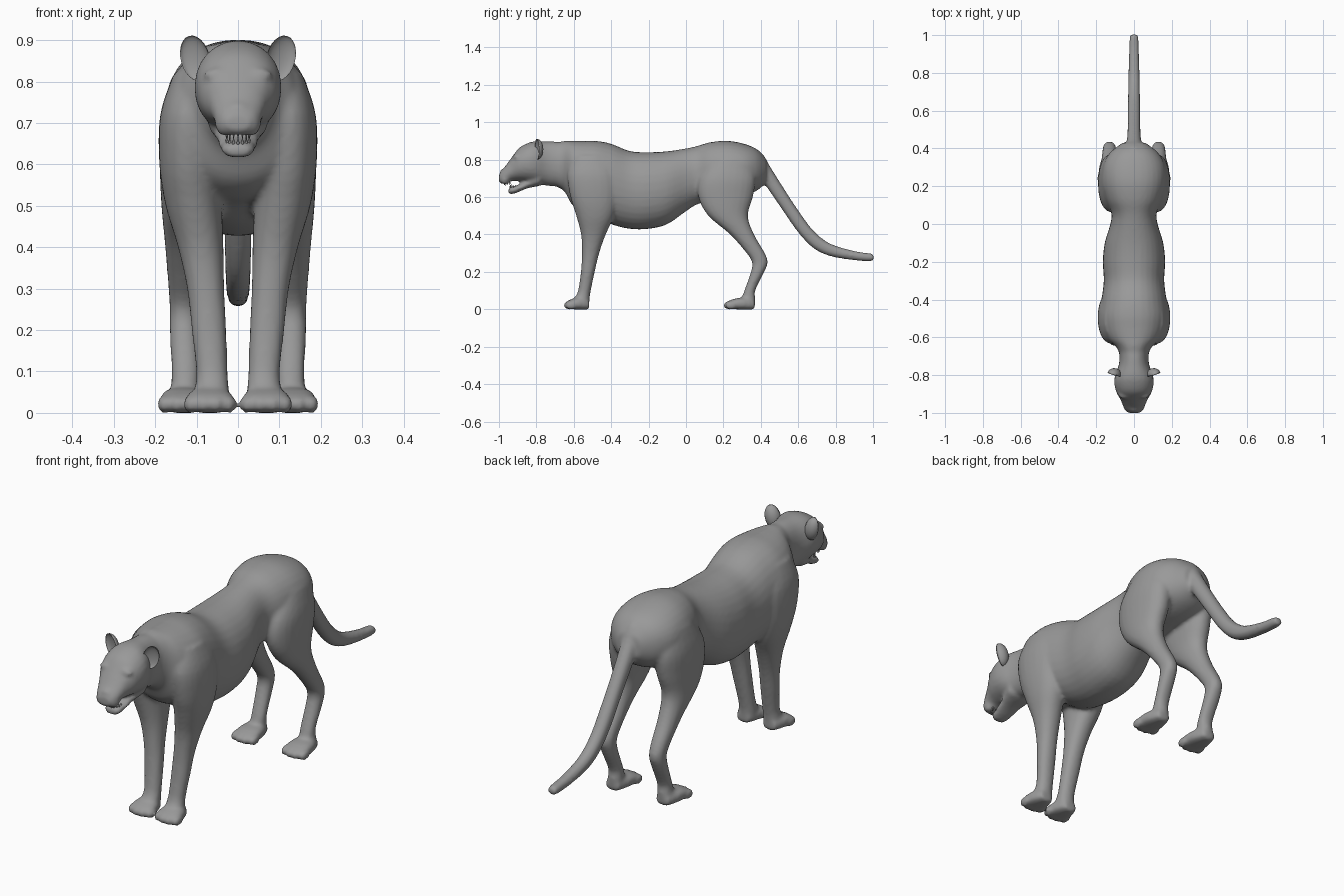
import bpy, bmesh, math
from mathutils import Matrix, Vector

cube = bpy.data.objects.get("Cube")
if cube:
    bpy.data.objects.remove(cube, do_unlink=True)

fur = bpy.data.materials.new("plain_grey")
fur.use_nodes = True
grey = (0.32, 0.32, 0.32, 1)
fur.diffuse_color = grey
fur.node_tree.nodes["Principled BSDF"].inputs["Base Color"].default_value = grey


def smooth_sections(sections, steps=4):
    """Catmull-Rom interpolation between neighbouring cross-sections."""
    result = []
    last = len(sections) - 1
    for i in range(last):
        before, start = sections[max(i - 1, 0)], sections[i]
        end, after = sections[i + 1], sections[min(i + 2, last)]
        for s in range(steps):
            t = s / steps
            result.append([
                b + (c - a) * t / 2 + (a - 2.5 * b + 2 * c - d / 2) * t ** 2
                + (1.5 * (b - c) + (d - a) / 2) * t ** 3
                for a, b, c, d in zip(before, start, end, after)])
    result.append(sections[last])
    return result


def loft(bm, sections, place, sides=24, power=0.92):
    """Skin rounded sections (along, centre u, centre v, radius u, radius v)."""
    rings = []
    for along, cu, cv, ru, rv in smooth_sections(sections):
        ring = []
        for k in range(sides):
            a = math.tau * k / sides
            c, s = math.cos(a), math.sin(a)
            u = cu + ru * math.copysign(abs(c) ** power, c)
            v = cv + rv * math.copysign(abs(s) ** power, s)
            ring.append(bm.verts.new(place(along, u, v)))
        rings.append(ring)
    for low, high in zip(rings, rings[1:]):
        for k in range(sides):
            n = (k + 1) % sides
            bm.faces.new((low[k], low[n], high[n], high[k]))
    bm.faces.new(rings[0][::-1])
    bm.faces.new(rings[-1])


def lengthwise(bm, sections, x=0, **options):
    """Loft along y from rows of y, centre z, half width, half height."""
    rows = [(y, x, z, rx, rz) for y, z, rx, rz in sections]
    loft(bm, rows, lambda along, u, v: (u, along, v), **options)


def upright(bm, sections, side):
    """Loft a limb along z from rows of z, x, y, half width, half depth."""
    loft(bm, sections, lambda along, u, v: (side * u, v, along))


def blob(bm, centre, radii):
    matrix = Matrix.Translation(centre) @ Matrix.Diagonal((*radii, 1))
    bmesh.ops.create_uvsphere(bm, u_segments=16, v_segments=10, radius=1, matrix=matrix)


def finish(bm, name):
    bmesh.ops.recalc_face_normals(bm, faces=bm.faces)
    mesh = bpy.data.meshes.new(name)
    bm.to_mesh(mesh)
    bm.free()
    mesh.materials.append(fur)
    for face in mesh.polygons:
        face.use_smooth = True
    obj = bpy.data.objects.new(name, mesh)
    bpy.context.collection.objects.link(obj)
    return obj


body = bmesh.new()

# Torso from neck to rump
lengthwise(body, [
    (-.70, .775, .07, .115), (-.65, .765, .095, .135), (-.61, .73, .14, .17),
    (-.55, .71, .17, .19), (-.48, .70, .18, .2), (-.4, .67, .172, .215),
    (-.3, .638, .16, .208), (-.2, .635, .165, .205), (-.1, .65, .155, .195),
    (0, .692, .125, .168), (.06, .717, .12, .156), (.13, .735, .15, .158),
    (.22, .745, .17, .156), (.31, .745, .165, .14), (.38, .745, .125, .11),
    (.43, .74, .06, .06)], sides=32)

# Neck, skull and muzzle
lengthwise(body, [
    (-.62, .775, .09, .115), (-.70, .777, .077, .12), (-.75, .78, .082, .118),
    (-.80, .785, .1, .114), (-.84, .785, .105, .106), (-.89, .775, .094, .09),
    (-.93, .75, .072, .065), (-.965, .72, .058, .047), (-.988, .705, .046, .034),
    (-1.0, .70, .03, .018)])

# Lower jaw, held slightly open
lengthwise(body, [
    (-.78, .70, .075, .04), (-.85, .668, .055, .022), (-.90, .645, .046, .02),
    (-.935, .635, .038, .02), (-.95, .633, .024, .012)])

# Nose, brows, eyes and muzzle pads
blob(body, (0, -.978, .733), (.026, .018, .018))
for side in (1, -1):
    blob(body, (side * .05, -.905, .815), (.034, .022, .018))
    blob(body, (side * .055, -.922, .783), (.016, .014, .011))
    blob(body, (side * .028, -.968, .695), (.028, .028, .028))

# Tail
lengthwise(body, [
    (.37, .79, .05, .07), (.41, .757, .042, .075), (.45, .695, .037, .069),
    (.52, .588, .034, .064), (.6, .47, .034, .06), (.68, .375, .032, .048),
    (.77, .318, .03, .034), (.9, .287, .027, .025), (.985, .278, .024, .021),
    (1.004, .278, .016, .014)], sides=16)

# Legs and paws
for side in (1, -1):
    upright(body, [
        (.015, .064, -.56, .042, .042), (.06, .063, -.555, .041, .04),
        (.1, .063, -.543, .038, .034), (.2, .07, -.525, .042, .037),
        (.3, .078, -.51, .045, .046), (.4, .09, -.495, .055, .066),
        (.5, .107, -.485, .068, .102), (.6, .118, -.49, .072, .128),
        (.72, .115, -.5, .073, .135), (.82, .085, -.51, .07, .1)], side)
    upright(body, [
        (.015, .13, .33, .038, .038), (.06, .128, .335, .035, .036),
        (.1, .127, .341, .034, .029), (.2, .13, .383, .035, .036),
        (.25, .13, .395, .035, .042), (.3, .13, .373, .038, .049),
        (.4, .13, .3, .046, .064), (.5, .127, .225, .058, .106),
        (.6, .12, .212, .069, .146), (.7, .115, .222, .073, .15),
        (.8, .09, .24, .075, .11)], side)
    for x, heel, toe in ((.068, -.518, -.657), (.131, .368, .197)):
        length = heel - toe
        lengthwise(body, [
            (heel, .024, .03, .024), (heel - length * .3, .03, .05, .031),
            (heel - length * .6, .029, .058, .029),
            (heel - length * .85, .022, .054, .021)], x=side * x, power=.75)
        for k in range(4):
            offset = (k - 1.5) * .031
            reach = .004 if k in (1, 2) else .014
            blob(body, (side * x + offset, toe + .03 + reach, .021),
                 (.018, .034, .022))

skin = finish(body, "body")
remesh = skin.modifiers.new("blend_parts", 'REMESH')
remesh.mode = 'VOXEL'
remesh.voxel_size = .009
remesh.use_smooth_shade = True
soften = skin.modifiers.new("soften_joins", 'SMOOTH')
soften.factor = .5
soften.iterations = 6

# Cupped ears opening forwards
for side, label in ((1, "left"), (-1, "right")):
    ear = bmesh.new()
    bmesh.ops.create_uvsphere(ear, u_segments=20, v_segments=12, radius=1)
    for v in ear.verts:
        if v.co.y < 0:
            v.co.y *= -.45
    tilt = Matrix.Rotation(side * .25, 4, 'Y') @ Matrix.Rotation(side * .3, 4, 'Z')
    ear.transform(Matrix.Translation((side * .104, -.797, .856)) @ tilt
                  @ Matrix.Diagonal((.036, .034, .056, 1)))
    finish(ear, label + "_ear")

# Small teeth around both jaws
for label, base, flip, front in (("lower", .656, 0, -.94), ("upper", .672, math.pi, -.972)):
    teeth = bmesh.new()
    for k in range(9):
        a = math.pi * (k / 8)
        canine = 1.6 if k in (2, 6) else 1
        spot = Vector((.028 * math.cos(a), front + .03 * (1 - math.sin(a)), base))
        bmesh.ops.create_cone(
            teeth, cap_ends=True, segments=6, radius1=.005, radius2=.001,
            depth=.016 * canine,
            matrix=Matrix.Translation(spot) @ Matrix.Rotation(flip, 4, 'X'))
    finish(teeth, label + "_teeth")
